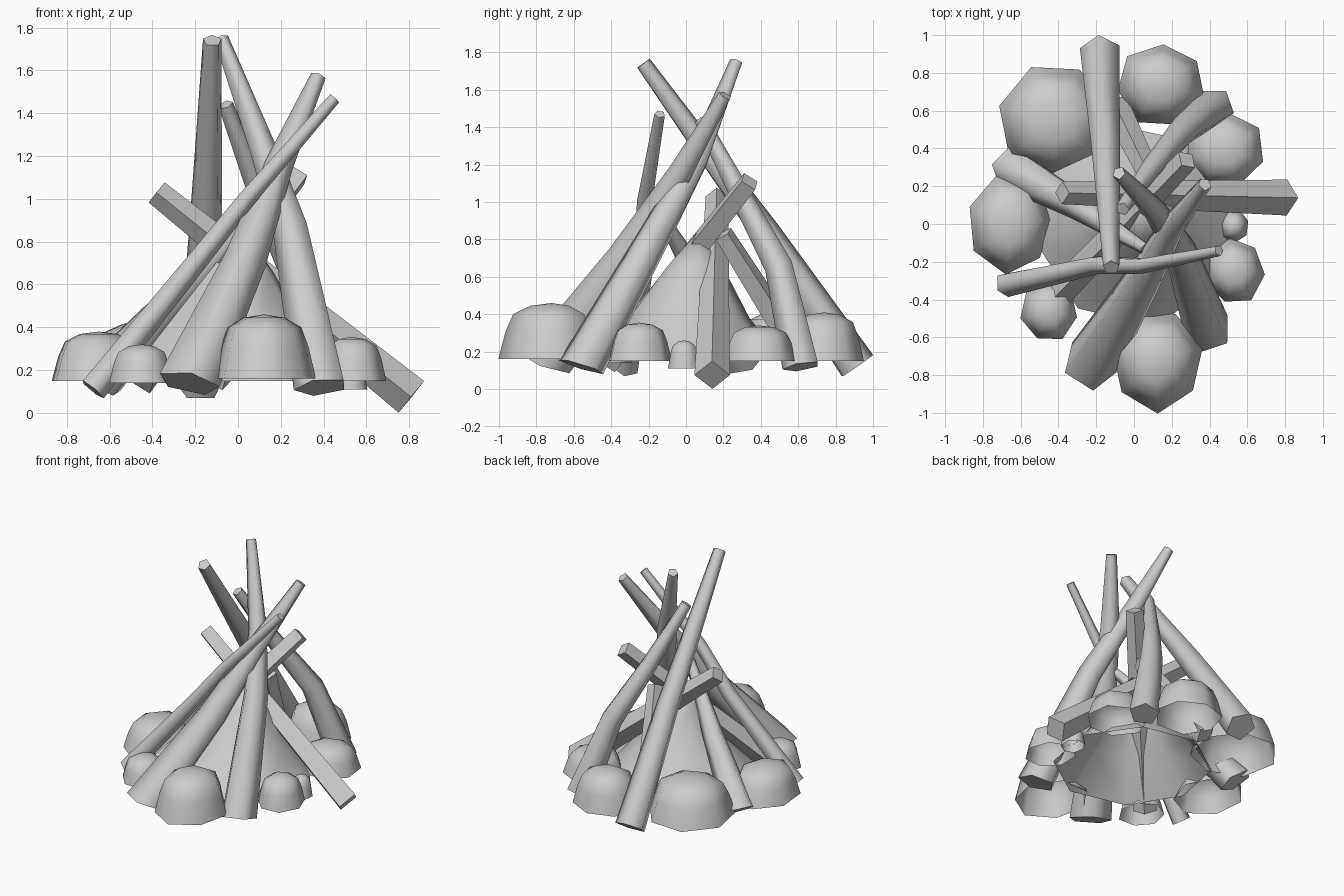
import bpy, bmesh, math, random
from mathutils import Vector

if "Cube" in bpy.data.objects:
    bpy.data.objects.remove(bpy.data.objects["Cube"])

random.seed(4)


def finish(name, bm, angle=40):
    bmesh.ops.recalc_face_normals(bm, faces=bm.faces[:])
    me = bpy.data.meshes.new(name)
    bm.to_mesh(me)
    bm.free()
    ob = bpy.data.objects.new(name, me)
    bpy.context.collection.objects.link(ob)
    bpy.ops.object.select_all(action='DESELECT')
    ob.select_set(True)
    bpy.context.view_layer.objects.active = ob
    bpy.ops.object.shade_smooth_by_angle(angle=math.radians(angle))
    return ob


def bridge(bm, a, b):
    n = len(a)
    for i in range(n):
        bm.faces.new((a[i], a[(i + 1) % n], b[(i + 1) % n], b[i]))


# tapered, slightly bent stick through points, bottom to top; cut tilts the foot towards level
def stick(name, path, r0, r1, sides=5, angle=75, cut=0.0, turn=0.0):
    bm = bmesh.new()
    pts = [Vector(p) for p in path]
    last = len(pts) - 1
    rings = []
    for k, p in enumerate(pts):
        t = (pts[min(k + 1, last)] - pts[max(k - 1, 0)]).normalized()
        if k == 0:
            t = (t + Vector((0, 0, cut))).normalized()
        side = t.cross(Vector((0, 0, 1))).normalized()
        up = side.cross(t)
        f = (p - pts[0]).length / (pts[last] - pts[0]).length
        r = r0 + (r1 - r0) * f
        rings.append([bm.verts.new(p + r * (side * math.cos(a) + up * math.sin(a)))
                      for a in (turn + 2 * math.pi * i / sides for i in range(sides))])
    for a, b in zip(rings, rings[1:]):
        bridge(bm, a, b)
    bm.faces.new(rings[0])
    bm.faces.new(rings[-1])
    finish(name, bm, angle)


# open-bottomed faceted dome, profile given as (radius factor, height factor)
def dome(name, x, y, rx, ry, z0, z1, profile, sides, turn=0.0, jitter=0.0, lean=(0, 0)):
    bm = bmesh.new()
    wob = [1 + random.uniform(-jitter, jitter) for _ in range(sides)]
    rings = []
    for fr, fz in profile:
        ring = []
        for i in range(sides):
            a = turn + 2 * math.pi * i / sides
            ring.append(bm.verts.new((x + lean[0] * fz + rx * fr * wob[i] * math.cos(a),
                                      y + lean[1] * fz + ry * fr * wob[i] * math.sin(a),
                                      z0 + (z1 - z0) * fz)))
        rings.append(ring)
    for a, b in zip(rings, rings[1:]):
        bridge(bm, a, b)
    top = bm.verts.new((x + lean[0], y + lean[1], z1))
    for i in range(sides):
        bm.faces.new((rings[-1][i], rings[-1][(i + 1) % sides], top))
    finish(name, bm, 80)


# round logs leaning together
stick("log_back", [(-.18, .91, .12), (-.15, .42, .84), (-.135, .1, 1.28), (-.12, -.23, 1.74)], .11, .045, turn=.3)
stick("log_left_thin", [(-.68, -.32, .11), (-.2, -.215, .70), (.04, -.22, 1.0), (.45, -.14, 1.47)], .068, .03)
stick("log_front_left", [(-.23, -.74, .14), (.03, -.32, .7), (.19, -.03, 1.15), (.375, .21, 1.57)],
      .15, .038, cut=.9, turn=-.3)
stick("log_front_right", [(.39, -.56, .12), (.25, -.15, .85), (.12, .06, 1.22), (-.08, .27, 1.75)],
      .13, .036, cut=.7, turn=-.3)
stick("log_back_right", [(.43, .62, .12), (.27, .5, .65), (.1, .3, 1.02), (-.06, .08, 1.44)], .105, .038, cut=.4)
stick("log_back_left", [(-.65, .30, .14), (-.3, .1, .52), (.06, -.13, .92)], .12, .032, cut=.5)

# four-sided split timbers
stick("timber_right", [(.81, .14, .075), (-.38, .165, 1.03)], .095, .06, 4, 30)
stick("timber_diagonal", [(-.45, -.42, .15), (.28, .34, 1.11)], .08, .06, 4, 30)
stick("timber_inner", [(-.1, .63, .15), (.11, .2, .83)], .075, .055, 4, 30)

# steep ash mound in the middle, slightly hollow-sided
dome("ash_mound", 0, 0, .54, .54, .15, .85,
     [(1, 0), (.6, .33), (.28, .72)], 8, .2, .03, lean=(.03, .07))

# ring of stones: x, y, radius x, radius y, base, top, turn
stones = [
    (.12, -.72, .25, .275, .16, .46, -1.55), (-.65, 0, .225, .26, .15, .38, 1.9),
    (-.42, .55, .29, .30, .15, .43, 2.0), (.14, .74, .24, .22, .15, .41, 1.5),
    (.48, .39, .21, .20, .15, .34, .6), (.53, -.25, .165, .18, .15, .355, -.1),
    (.53, -.01, .08, .09, .11, .26, .3), (-.45, -.46, .155, .165, .14, .32, -2.0),
]
for n, (x, y, rx, ry, z0, z1, turn) in enumerate(stones, 1):
    dome(f"stone_{n}", x, y, rx, ry, z0, z1,
         [(1, 0), (.86, .5), (.72, .8), (.4, .95)], 7, turn, .06)
